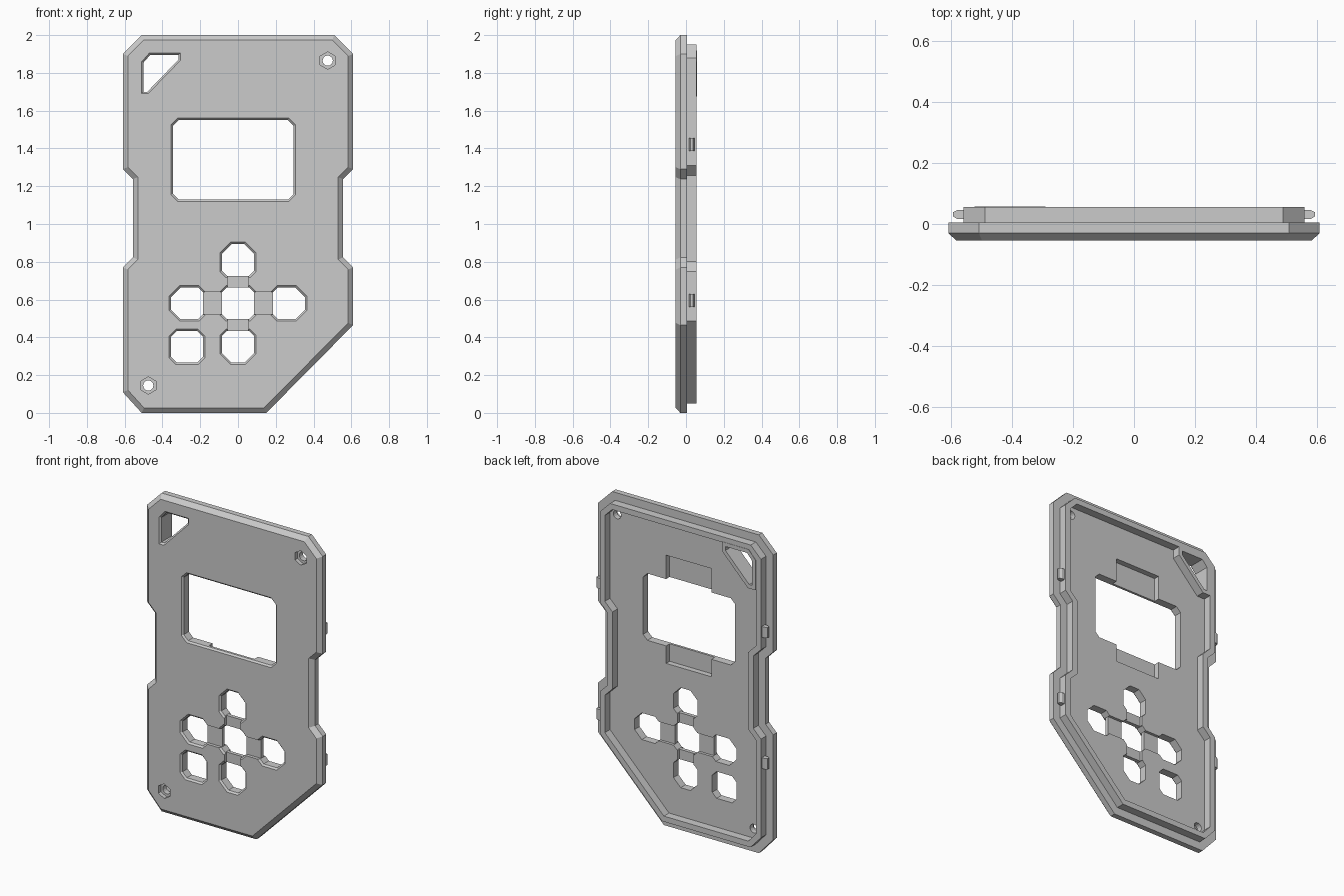
import bpy, bmesh, math
from mathutils import Vector

cube = bpy.data.objects.get("Cube")
if cube:
    bpy.data.objects.remove(cube, do_unlink=True)

grey = bpy.data.materials.new("plain grey")
grey.use_nodes = True
grey.diffuse_color = (0.6, 0.6, 0.6, 1)
grey.node_tree.nodes["Principled BSDF"].inputs["Base Color"].default_value = (0.6, 0.6, 0.6, 1)

FRONT, FLOOR, BACK = -0.055, 0.005, 0.056


def inset(points, d):
    """Move every edge of an x-z outline inward by d (outward if negative)."""
    pts = [Vector(p) for p in points]
    n = len(pts)
    area = sum(pts[i - 1].x * pts[i].y - pts[i].x * pts[i - 1].y for i in range(n))
    side = 1 if area > 0 else -1
    out = []
    for i, p in enumerate(pts):
        a = (p - pts[i - 1]).normalized()
        b = (pts[(i + 1) % n] - p).normalized()
        na, nb = Vector((-a.y, a.x)) * side, Vector((-b.y, b.x)) * side
        out.append(p + (na + nb) * (d / (1 + na.dot(nb))))
    return out


def prism(name, outline, levels):
    """Solid through (y, inset) levels of one outline."""
    bm = bmesh.new()
    rings = [[bm.verts.new((p.x, y, p.y)) for p in inset(outline, d)] for y, d in levels]
    bm.faces.new(rings[0])
    bm.faces.new(rings[-1])
    n = len(outline)
    for r, s in zip(rings, rings[1:]):
        for i in range(n):
            bm.faces.new((r[i - 1], r[i], s[i], s[i - 1]))
    bmesh.ops.recalc_face_normals(bm, faces=bm.faces)
    mesh = bpy.data.meshes.new(name)
    bm.to_mesh(mesh)
    bm.free()
    mesh.materials.append(grey)
    ob = bpy.data.objects.new(name, mesh)
    bpy.context.collection.objects.link(ob)
    return ob


def cut(target, outline, levels):
    """Subtract a prism from the target, then discard the cutter."""
    cutter = prism("cutter", outline, levels)
    cutter.hide_render = True
    mod = target.modifiers.new("cut", "BOOLEAN")
    mod.operation, mod.solver, mod.object = "DIFFERENCE", "EXACT", cutter
    bpy.context.view_layer.objects.active = target
    bpy.ops.object.modifier_apply(modifier=mod.name)
    bpy.data.objects.remove(cutter, do_unlink=True)


def box(x0, x1, z0, z1, tl=0, tr=0, br=0, bl=0):
    """Rectangle with a separate corner cut at each corner."""
    corners = [((x0, z1), tl, (0, -1), (1, 0)), ((x1, z1), tr, (-1, 0), (0, -1)),
               ((x1, z0), br, (0, 1), (-1, 0)), ((x0, z0), bl, (1, 0), (0, 1))]
    pts = []
    for (x, z), c, u, v in corners:
        if c:
            pts += [(x + u[0] * c, z + u[1] * c), (x + v[0] * c, z + v[1] * c)]
        else:
            pts.append((x, z))
    return pts


def ngon(x, z, r, n):
    return [(x + r * math.sin(math.tau * i / n), z + r * math.cos(math.tau * i / n)) for i in range(n)]


# Case outline with waisted sides and one big cut corner
waist = [(0.61, 1.9), (0.61, 1.29), (0.557, 1.237), (0.557, 0.823), (0.61, 0.77)]
outline = ([(0.51, 2)] + waist + [(0.61, 0.465), (0.15, 0), (-0.51, 0), (-0.61, 0.11)]
           + [(-x, z) for x, z in reversed(waist)] + [(-0.51, 2)])
faceplate = prism("faceplate", outline, [(FRONT, 0.027), (-0.03, 0), (FLOOR, 0)])

# Through cutters flare at the front to leave a small chamfer
through = [(FRONT - 0.01, -0.02), (FRONT + 0.01, 0), (0.08, 0)]

# Screen window and the two pockets behind it
cut(faceplate, box(-0.345, 0.295, 1.13, 1.55, 0.03, 0.03, 0.03, 0.03), through)
for z0, z1 in ((1.5, 1.70), (1.02, 1.2)):
    cut(faceplate, box(-0.18, 0.135, z0, z1), [(-0.03, 0), (0.03, 0)])

# Button holes: the outer cross arms have larger corner cuts on the far side
S, L = 0.025, 0.05
buttons = [(0, 0.81, L, L, S, S), (0, 0.35, S, S, L, L), (-0.27, 0.58, L, S, S, L),
           (0.27, 0.58, S, L, L, S), (0, 0.58, S, S, S, S), (-0.27, 0.35, 0.03, 0.03, 0.03, 0.03)]
for x, z, *corners in buttons:
    cut(faceplate, box(x - 0.084, x + 0.084, z - 0.084, z + 0.084, *corners), through)

# Channels joining the cross, sunk from the front and the back
for s in (-1, 1):
    xm, zm = s * 0.135, 0.58 + s * 0.115
    for channel in (box(xm - 0.06, xm + 0.06, 0.52, 0.64), box(-0.055, 0.055, zm - 0.05, zm + 0.05)):
        cut(faceplate, channel, [(FRONT - 0.01, 0), (-0.035, 0)])
        cut(faceplate, channel, [(-0.012, 0), (0.02, 0)])

# Screw holes with hexagonal recesses
for x, z in ((0.475, 1.865), (-0.475, 0.145)):
    cut(faceplate, ngon(x, z, 0.046, 6), [(FRONT - 0.01, 0), (-0.03, 0)])
    cut(faceplate, ngon(x, z, 0.027, 16), [(FRONT - 0.02, 0), (0.03, 0)])

# Strap opening in the top corner, with a raised collar behind it
strap = [(-0.50, 1.855), (-0.465, 1.895), (-0.315, 1.895), (-0.315, 1.87), (-0.48, 1.70), (-0.50, 1.70)]
cut(faceplate, strap, through)
collar = prism("strap_collar", strap, [(FLOOR - 0.002, -0.024), (BACK + 0.002, -0.024)])
cut(collar, strap, [(-0.02, 0), (0.08, 0)])

# Raised lip around the back
lip = prism("back_lip", outline, [(FLOOR - 0.002, 0.05), (BACK, 0.05)])
cut(lip, outline, [(-0.02, 0.085), (0.08, 0.085)])

# Snap clips on both sides of the lip
for side, s in (("left", 1), ("right", -1)):
    for height, z in (("upper", 1.42), ("lower", 0.595)):
        clip = prism(f"{side}_{height}_clip",
                     [(0.55, 0.016), (0.58, 0.016), (0.595, 0.025), (0.595, 0.038), (0.58, 0.046), (0.55, 0.046)],
                     [(-0.034, 0), (0.034, 0)])
        # Stand the profile flat so that it extrudes upward
        for v in clip.data.vertices:
            x, y, depth = v.co
            v.co = (s * x, depth, z + y)
        if s > 0:
            clip.data.flip_normals()
